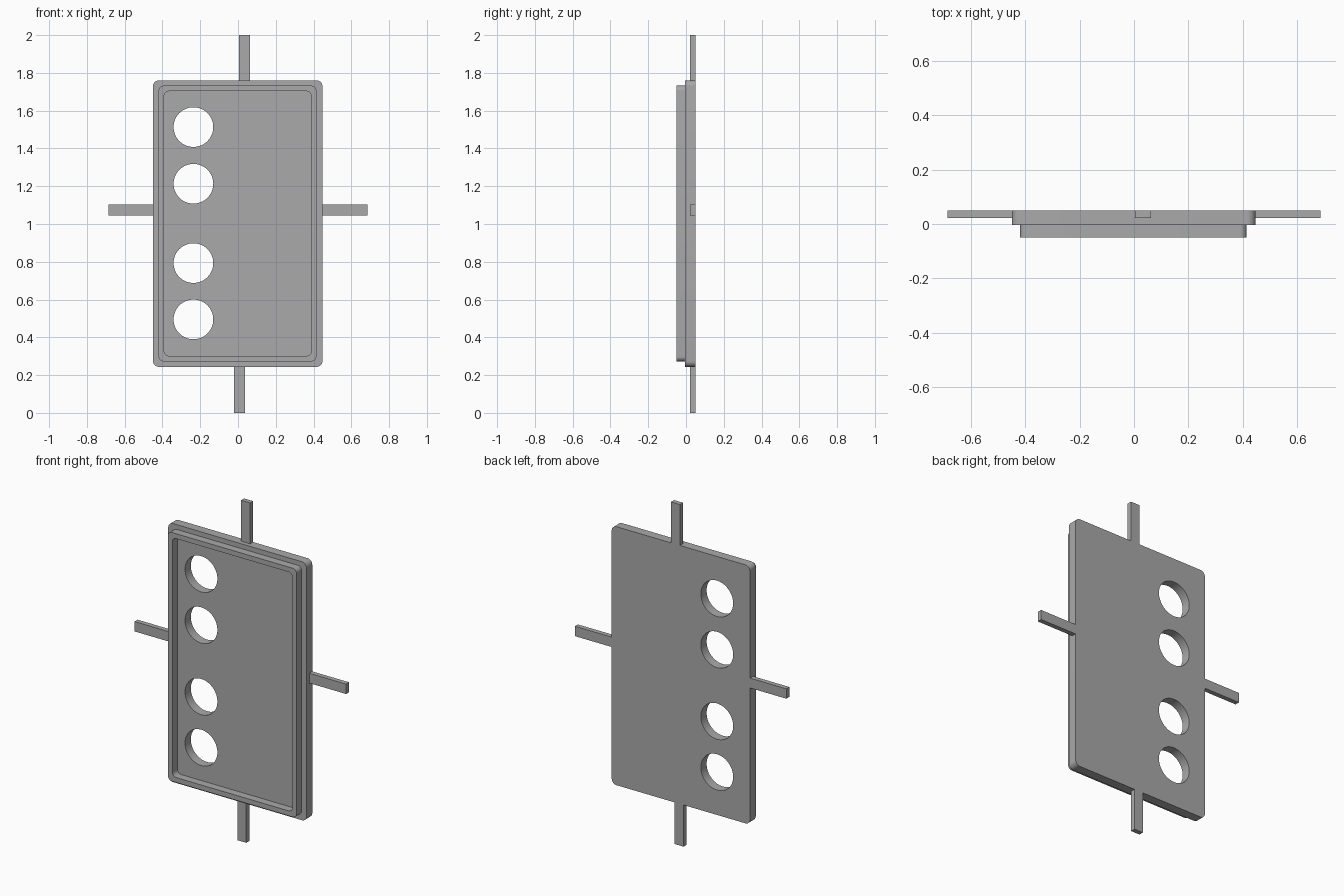
import bpy, bmesh, math
from mathutils import Matrix

if "Cube" in bpy.data.objects:
    bpy.data.objects.remove(bpy.data.objects["Cube"], do_unlink=True)

grey = bpy.data.materials.new("plain grey")
grey.use_nodes = True
grey.diffuse_color = (0.4, 0.4, 0.4, 1)
grey.node_tree.nodes["Principled BSDF"].inputs["Base Color"].default_value = (0.4, 0.4, 0.4, 1)

BACK, STEP, FRONT = 0.05, -0.004, -0.05
TAB_FRONT = 0.022


def make_object(name, bm):
    bmesh.ops.recalc_face_normals(bm, faces=bm.faces)
    mesh = bpy.data.meshes.new(name)
    bm.to_mesh(mesh)
    bm.free()
    mesh.materials.append(grey)
    obj = bpy.data.objects.new(name, mesh)
    bpy.context.collection.objects.link(obj)
    return obj


def slab(name, x0, x1, z0, z1, y0, y1, radius=0):
    """Box lying in the xz plane, with optional rounded corners."""
    bm = bmesh.new()
    size = Matrix.Diagonal((x1 - x0, y1 - y0, z1 - z0, 1))
    centre = Matrix.Translation(((x0 + x1) / 2, (y0 + y1) / 2, (z0 + z1) / 2))
    bmesh.ops.create_cube(bm, size=1, matrix=centre @ size)
    if radius:
        edges = [e for e in bm.edges
                 if abs(e.verts[0].co.y - e.verts[1].co.y) > 0.001]
        bmesh.ops.bevel(bm, geom=edges, offset=radius, offset_type='OFFSET',
                        segments=8, profile=0.5, affect='EDGES')
    return make_object(name, bm)


def combine(target, other, operation):
    mod = target.modifiers.new(other.name, 'BOOLEAN')
    mod.operation = operation
    mod.solver = 'EXACT'
    mod.object = other
    bpy.context.view_layer.update()
    graph = bpy.context.evaluated_depsgraph_get()
    mesh = bpy.data.meshes.new_from_object(target.evaluated_get(graph))
    target.modifiers.clear()
    target.data = mesh
    bpy.data.objects.remove(other, do_unlink=True)


# Back plate with raised front block
panel = slab("panel", -0.45, 0.447, 0.244, 1.76, STEP, BACK, 0.03)
combine(panel, slab("raised_rim", -0.42, 0.415, 0.273, 1.732, FRONT, STEP + 0.02, 0.025), 'UNION')

# Recess that leaves only the thin rim standing
combine(panel, slab("recess", -0.391, 0.388, 0.302, 1.703, FRONT - 0.1, STEP, 0.025), 'DIFFERENCE')

# Four round through holes
for z in (1.513, 1.213, 0.793, 0.495):
    bm = bmesh.new()
    place = Matrix.Translation((-0.236, 0, z)) @ Matrix.Rotation(math.pi / 2, 4, 'X')
    bmesh.ops.create_cone(bm, cap_ends=True, segments=64, radius1=0.105,
                          radius2=0.105, depth=0.5, matrix=place)
    combine(panel, make_object("hole", bm), 'DIFFERENCE')

# Tabs on the four sides, flush with the back
tabs = {
    "top_tab": (0.004, 0.063, 1.7, 2.0),
    "bottom_tab": (-0.02, 0.038, 0.0, 0.3),
    "left_tab": (0.4, 0.686, 1.046, 1.104),
    "right_tab": (-0.686, -0.4, 1.046, 1.104),
}
for name, box in tabs.items():
    combine(panel, slab(name, *box, TAB_FRONT, BACK), 'UNION')

# Smooth rounded corners and hole walls, keep the rest sharp
bpy.ops.object.select_all(action='DESELECT')
panel.select_set(True)
bpy.context.view_layer.objects.active = panel
bpy.ops.object.shade_smooth_by_angle(angle=math.radians(30))
